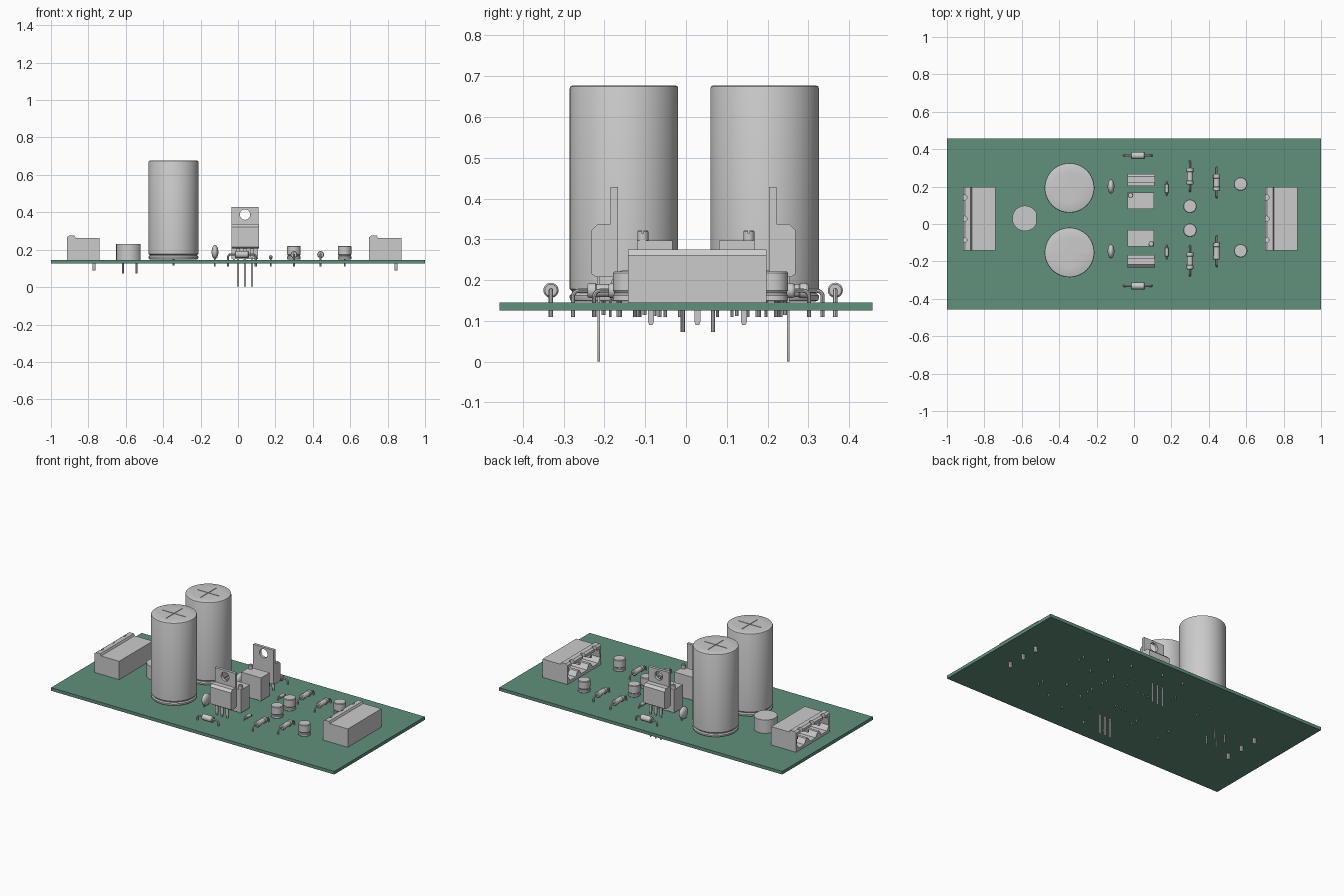
import bpy, bmesh
from math import sin, cos, pi, radians
from mathutils import Vector

if "Cube" in bpy.data.objects:
    bpy.data.objects.remove(bpy.data.objects["Cube"])

TOP = 0.145   # upper face of the board


def finish(name, bm):
    bmesh.ops.recalc_face_normals(bm, faces=bm.faces)
    me = bpy.data.meshes.new(name)
    bm.to_mesh(me)
    bm.free()
    ob = bpy.data.objects.new(name, me)
    bpy.context.collection.objects.link(ob)
    return ob


def place(axis, u, v, t):
    return {'z': (u, v, t), 'x': (t, u, v), 'y': (u, t, v)}[axis]


def prism(name, pts, axis, a, b):
    """Extrude a 2D outline along an axis from a to b."""
    bm = bmesh.new()
    lo = [bm.verts.new(place(axis, u, v, a)) for u, v in pts]
    hi = [bm.verts.new(place(axis, u, v, b)) for u, v in pts]
    bm.faces.new(lo)
    bm.faces.new(hi)
    n = len(pts)
    for i in range(n):
        j = (i + 1) % n
        bm.faces.new((lo[i], lo[j], hi[j], hi[i]))
    return finish(name, bm)


def box(name, x, y, z):
    return prism(name, [(x[0], y[0]), (x[1], y[0]), (x[1], y[1]), (x[0], y[1])], 'z', *z)


def circle(cu, cv, r, n=32):
    return [(cu + r * cos(2 * pi * i / n), cv + r * sin(2 * pi * i / n)) for i in range(n)]


def lathe(name, profile, loc, axis='z', n=32):
    """Revolve (radius, along-axis) points around an axis through loc."""
    bm = bmesh.new()
    rings = [[bm.verts.new(Vector(place(axis, u, v, t)) + Vector(loc))
              for u, v in circle(0, 0, r, n)] for r, t in profile]
    for p, q in zip(rings, rings[1:]):
        for i in range(n):
            j = (i + 1) % n
            bm.faces.new((p[i], p[j], q[j], q[i]))
    bm.faces.new(rings[0])
    bm.faces.new(rings[-1])
    return finish(name, bm)


def wire(name, pts, r):
    cu = bpy.data.curves.new(name + "_path", 'CURVE')
    cu.dimensions = '3D'
    cu.bevel_depth, cu.bevel_resolution, cu.use_fill_caps = r, 2, True
    sp = cu.splines.new('POLY')
    sp.points.add(len(pts) - 1)
    for p, co in zip(sp.points, pts):
        p.co = (*co, 1)
    tmp = bpy.data.objects.new(name + "_path", cu)
    bpy.context.collection.objects.link(tmp)
    bpy.context.view_layer.update()
    me = bpy.data.meshes.new_from_object(tmp.evaluated_get(bpy.context.evaluated_depsgraph_get()))
    bpy.data.objects.remove(tmp)
    ob = bpy.data.objects.new(name, me)
    bpy.context.collection.objects.link(ob)


def cut(ob, *cutters):
    for c in cutters:
        m = ob.modifiers.new("cut", 'BOOLEAN')
        m.operation, m.solver, m.object = 'DIFFERENCE', 'EXACT', c
        bpy.context.view_layer.objects.active = ob
        bpy.ops.object.modifier_apply(modifier=m.name)
        bpy.data.objects.remove(c)


def axial(name, x, y, axis, half, r, span, zc, wr, waist=1.0):
    """Lying component with leads bent down through the board."""
    e = half * 0.55
    prof = [(r * .8, -half), (r, -half * .88), (r, -e), (r * waist, -e * .9),
            (r * waist, e * .9), (r, e), (r, half * .88), (r * .8, half)]
    lathe(name + "_body", prof, (x, y, zc), axis, 24)
    b = 0.014
    path = [(half * .9, zc)] + [(span - b + b * sin(a), zc - b + b * cos(a))
                                for a in [i * pi / 8 for i in range(5)]] + [(span, 0.11)]
    for s in (-1, 1):
        wire(name + "_lead", [(x + s * d, y, z) if axis == 'x' else (x, y + s * d, z)
                              for d, z in path], wr)


# Circuit board
board = box("circuit_board", (-1, 1), (-.457, .457), (.125, TOP))
green = bpy.data.materials.new("board_green")
green.diffuse_color = (0.12, 0.28, 0.2, 1)
green.use_nodes = True
green.node_tree.nodes["Principled BSDF"].inputs["Base Color"].default_value = green.diffuse_color
board.data.materials.append(green)

# Large filter capacitors with rolled groove and scored vent cross
for y in (.193, -.152):
    prof = [(.122, .147), (.131, .15), (.133, .156), (.133, .162), (.127, .168), (.127, .172),
            (.133, .178), (.133, .670), (.131, .675), (.126, .677)]
    can = lathe("large_capacitor", prof, (-.345, y, 0), 'z', 64)
    cut(can, box("c", (-.425, -.265), (y - .002, y + .002), (.673, .7)),
        box("c", (-.347, -.343), (y - .08, y + .08), (.673, .7)))
    for s in (-1, 1):
        wire("large_capacitor_lead", [(-.345, y + s * .05, .15), (-.345, y + s * .05, .115)], .005)

# Round bridge rectifier with one flat side
prism("bridge_rectifier", [(min(u, -.52), v) for u, v in circle(-.583, .03, .068, 48)],
      'z', TOP, .23)
for x in (-.615, -.543):
    for y in (-.008, .066):
        wire("rectifier_lead", [(x, y, .15), (x, y, .073)], .005)

# Pluggable terminal headers, open toward -x
BAYS = (-.086, .028, .142)
for x0 in (-.915, .700):
    prof = [(x0, TOP), (x0 + .175, TOP), (x0 + .175, .262), (x0 + .048, .262), (x0 + .042, .275),
            (x0 + .012, .275), (x0, .266)]
    header = prism("terminal_header", prof, 'y', -.142, .197)
    cavity = []
    for yc in BAYS:
        cavity += [(yc - .048, .192), (yc - .028, .162), (yc + .028, .162), (yc + .048, .192)]
    cavity += [(.18, .25), (-.125, .25)]
    cut(header, prism("c", cavity, 'x', x0 - .02, x0 + .12),
        *[prism("c", circle(x0 + .008, yc, .014, 16), 'z', .24, .3) for yc in BAYS])
    for yc in BAYS:
        box("terminal_pin", (x0 + .03, x0 + .13), (yc - .007, yc + .007), (.2, .214))
        prism("terminal_tail", [(yc - .007, .15), (yc - .007, .097), (yc - .004, .09),
                                (yc + .004, .09), (yc + .007, .097), (yc + .007, .15)],
              'x', x0 + .138, x0 + .152)

# Upright regulators: metal tab, moulded body, stepped legs
for s in (-1, 1):
    def Y(v):
        return .0185 + s * v
    cx = .0375
    tab = prism("regulator_tab", [(-.035, .21), (.11, .21), (.11, .428), (-.035, .428)],
                'y', Y(.185), Y(.203))
    cut(tab, prism("c", circle(cx, .388, .028, 32), 'y', Y(.15), Y(.24)))
    prism("regulator_body", [(Y(.198), .207), (Y(.238), .207), (Y(.25), .215), (Y(.25), .322),
                             (Y(.235), .337), (Y(.198), .337)], 'x', -.036, .111)
    for dx in (-.037, 0, .037):
        x = cx + dx
        prism("regulator_leg", [(x - .010, .215), (x - .010, .165), (x - .005, .157), (x - .005, .006),
                                (x - .002, 0), (x + .002, 0), (x + .005, .006), (x + .005, .157),
                                (x + .010, .165), (x + .010, .215)], 'y', Y(.229), Y(.235))

# Trimmer boxes with an adjusting screw
for ya, yb, sx, sy in ((.081, .168, -.019, .154), (-.12, -.033, .092, -.106)):
    box("trimmer_body", (-.034, .106), (ya, yb), (.150, .297))
    screw = lathe("trimmer_screw", [(.0135, .29), (.0135, .319), (.012, .321)], (sx, sy, 0), 'z', 24)
    cut(screw, box("c", (sx - .02, sx + .02), (sy - .002, sy + .002), (.314, .33)))
    ym = (ya + yb) / 2
    for k in (-1, 0, 1):
        wire("trimmer_pin", [(.036 + k * .037, ym, .155), (.036 + k * .037, ym, .112)], .004)
        box("trimmer_foot", (.03 + k * .058, .042 + k * .058), (ya + .005, yb - .005), (TOP, .151))

# Ceramic disc capacitors
for y in (.2, -.146):
    prof = [(.038 * sin(a), -.018 * cos(a)) for a in [.15 + (pi - .3) * i / 12 for i in range(13)]]
    lathe("disc_capacitor", prof, (-.123, y, .187), 'x', 32)
    for s in (-1, 1):
        wire("disc_capacitor_lead", [(-.123, y + s * .02, .175), (-.123, y + s * .02, .11)], .004)

# Protection diodes lying along x
for y in (.366, -.331):
    axial("power_diode", .021, y, 'x', .038, .0185, .074, .175, .0055)

# Small signal diodes
for y in (.19, -.149):
    axial("signal_diode", .175, y, 'y', .024, .0105, .037, .160, .003)

# Resistors with swollen end caps
for x, y in ((.299, .255), (.299, -.197), (.442, .222), (.442, -.145)):
    axial("resistor", x, y, 'y', .045, .0185, .080, .174, .005, .86)

# Small electrolytic capacitors
for x, y in ((.299, .095), (.299, -.033), (.57, .214), (.57, -.143)):
    prof = [(.032, .147), (.036, .15), (.036, .162), (.033, .166), (.033, .170), (.036, .174),
            (.036, .217), (.033, .221)]
    lathe("small_capacitor", prof, (x, y, 0), 'z', 40)
    for s in (-1, 1):
        wire("small_capacitor_lead", [(x, y + s * .018, .15), (x, y + s * .018, .11)], .004)

# Smooth round parts, keep hard edges
bpy.ops.object.select_all(action='SELECT')
bpy.context.view_layer.objects.active = board
bpy.ops.object.shade_smooth_by_angle(angle=radians(32))
